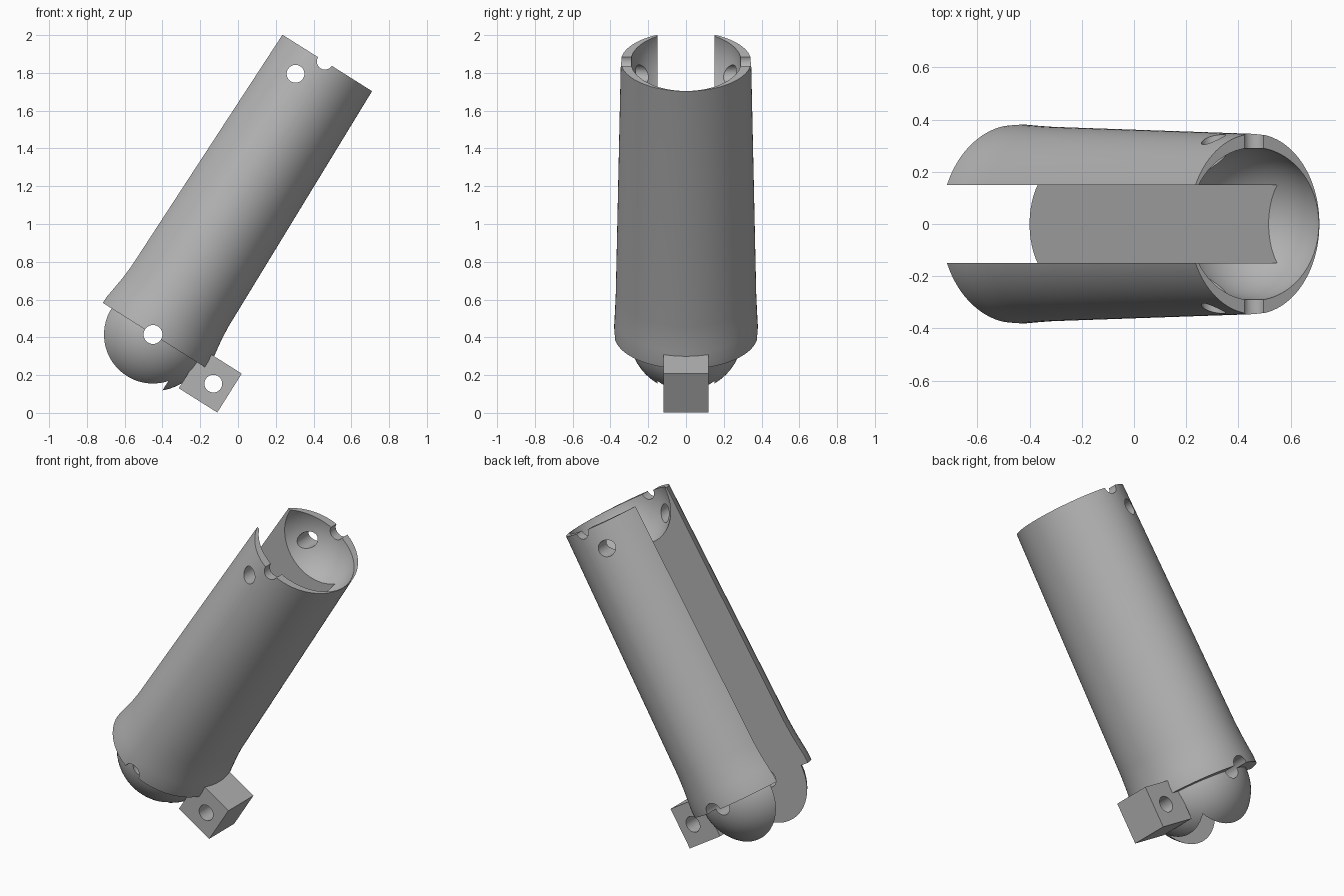
import bpy, bmesh, math
from mathutils import Matrix

if "Cube" in bpy.data.objects:
    bpy.data.objects.remove(bpy.data.objects["Cube"], do_unlink=True)

SLOT = 0.15       # half width of the lengthwise slot
FLOOR = 0.2       # depth of the slot floor past the axis
LENGTH = 1.708    # barrel length along its own axis

grey = bpy.data.materials.new("plain_grey")
grey.use_nodes = True
grey.diffuse_color = (0.45, 0.45, 0.45, 1)
grey.node_tree.nodes["Principled BSDF"].inputs["Base Color"].default_value = grey.diffuse_color


def finish(name, bm):
    bmesh.ops.recalc_face_normals(bm, faces=bm.faces)
    mesh = bpy.data.meshes.new(name)
    bm.to_mesh(mesh)
    bm.free()
    mesh.materials.append(grey)
    obj = bpy.data.objects.new(name, mesh)
    bpy.context.collection.objects.link(obj)
    return obj


def box(name, x, y, z):
    bm = bmesh.new()
    bmesh.ops.create_cube(bm, size=1)
    for v in bm.verts:
        v.co = [lo + (c + 0.5) * (hi - lo) for c, (lo, hi) in zip(v.co, (x, y, z))]
    return finish(name, bm)


def ball(name, radius, z):
    bm = bmesh.new()
    bmesh.ops.create_uvsphere(bm, u_segments=64, v_segments=33, radius=radius,
                              matrix=Matrix.Translation((0, 0, z)))
    return finish(name, bm)


def cross_pin(name, x, z, radius):
    bm = bmesh.new()
    place = Matrix.Translation((x, 0, z)) @ Matrix.Rotation(math.pi / 2, 4, "X")
    bmesh.ops.create_cone(bm, cap_ends=True, segments=32, radius1=radius,
                          radius2=radius, depth=1.2, matrix=place)
    return finish(name, bm)


def oval_loft(name, sections, sides=96):
    bm = bmesh.new()
    rings = []
    for z, rx, ry in sections:
        turns = [2 * math.pi * (i + 0.5) / sides for i in range(sides)]
        rings.append([bm.verts.new((rx * math.cos(a), ry * math.sin(a), z)) for a in turns])
    for low, high in zip(rings, rings[1:]):
        for i in range(sides):
            j = (i + 1) % sides
            bm.faces.new((low[i], low[j], high[j], high[i]))
    bm.faces.new(rings[0])
    bm.faces.new(rings[-1])
    return finish(name, bm)


def combine(target, tool, operation):
    tool.hide_render = True
    mod = target.modifiers.new(tool.name, "BOOLEAN")
    mod.operation = operation
    mod.solver = "EXACT"
    mod.object = tool
    bpy.context.view_layer.objects.active = target
    bpy.ops.object.modifier_apply(modifier=mod.name)
    bpy.data.objects.remove(tool, do_unlink=True)


# Barrel: an oval, slightly tapered body with a flared foot
barrel = oval_loft("slotted_barrel", [
    (0, 0.342, 0.38), (0.04, 0.341, 0.381), (0.1, 0.332, 0.378),
    (0.17, 0.322, 0.375), (0.25, 0.316, 0.372), (LENGTH, 0.295, 0.345)])

# Round lower end, hinge block, then the slot and top bowl
combine(barrel, ball("round_end", 0.3, 0), "UNION")
combine(barrel, box("slot", (-1, FLOOR), (-SLOT, SLOT), (-1, 3)), "DIFFERENCE")
combine(barrel, box("hinge_block", (0.267, 0.508), (-0.12, 0.12), (-0.168, 0.075)), "UNION")
combine(barrel, ball("top_bowl", 0.293, LENGTH), "DIFFERENCE")

# Cross holes: foot, wall, rim notch and hinge
for name, x, z, radius in [("foot_hole", 0, 0, 0.05), ("wall_hole", -0.097, 1.57, 0.047),
                           ("rim_notch", 0, LENGTH, 0.043), ("hinge_hole", 0.409, -0.05, 0.047)]:
    combine(barrel, cross_pin(name, x, z, radius), "DIFFERENCE")

# Lean the whole part toward +x
barrel.data.transform(Matrix.Translation((-0.45, 0, 0.415))
                      @ Matrix.Rotation(math.radians(32.2), 4, "Y"))
bpy.ops.object.select_all(action="DESELECT")
barrel.select_set(True)
bpy.context.view_layer.objects.active = barrel
bpy.ops.object.shade_smooth_by_angle(angle=math.radians(30))
